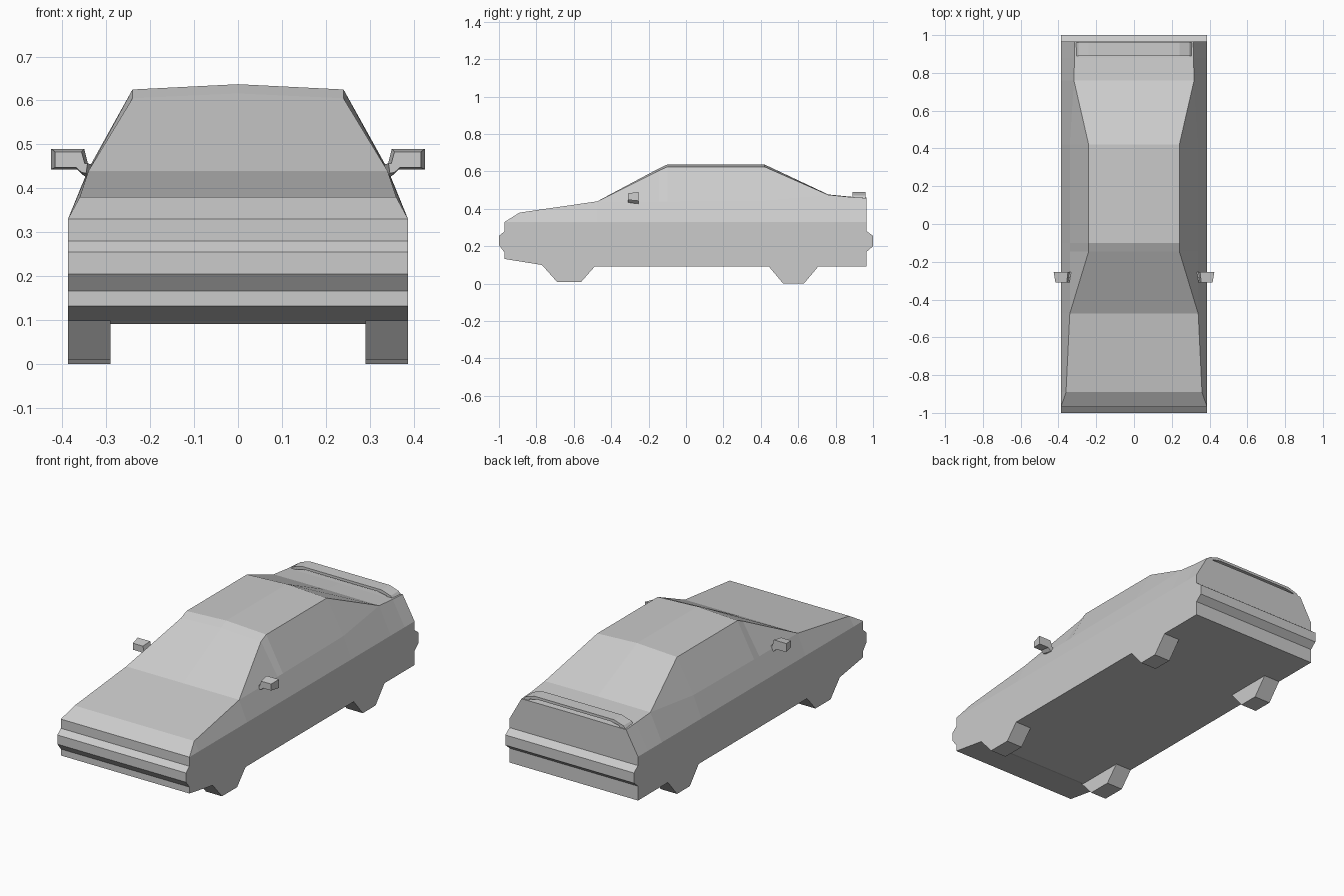
import bpy, bmesh

if "Cube" in bpy.data.objects:
    bpy.data.objects.remove(bpy.data.objects["Cube"])

paint = bpy.data.materials.new("light_grey")
paint.diffuse_color = (0.6, 0.6, 0.6, 1)
paint.use_nodes = True
paint.node_tree.nodes["Principled BSDF"].inputs["Base Color"].default_value = paint.diffuse_color


def finish(name, bm):
    bmesh.ops.remove_doubles(bm, verts=bm.verts, dist=0.0005)
    bmesh.ops.dissolve_degenerate(bm, edges=bm.edges, dist=0.0005)
    bmesh.ops.recalc_face_normals(bm, faces=bm.faces)
    me = bpy.data.meshes.new(name)
    bm.to_mesh(me)
    bm.free()
    me.materials.append(paint)
    ob = bpy.data.objects.new(name, me)
    bpy.context.collection.objects.link(ob)
    return ob


def bridge(bm, a, b, closed=True):
    n = len(a)
    for i in range(n if closed else n - 1):
        j = (i + 1) % n
        bm.faces.new((a[i], a[j], b[j], b[i]))


def prism(name, first, second):
    bm = bmesh.new()
    a = [bm.verts.new(p) for p in first]
    b = [bm.verts.new(p) for p in second]
    bridge(bm, a, b)
    bm.faces.new(a)
    bm.faces.new(b)
    return finish(name, bm)


# One-piece body: side profile below the shoulder line, lofted sections above
W, SH = 0.387, 0.33
profile = [(-.97, SH), (-.97, .28), (-1, .255), (-1, .205), (-.97, .167), (-.97, .132),
           (-.77, .1), (-.75, .092), (.965, .092), (.965, .17), (1, .2), (1, .255),
           (.965, .282), (.965, SH)]
bm = bmesh.new()
left = [bm.verts.new((-W, y, z)) for y, z in profile]
right = [bm.verts.new((W, y, z)) for y, z in profile]
bridge(bm, left, right, closed=False)
bm.faces.new(left)
bm.faces.new(right)

# y, beltline (x, z), roof edge (x, z), centre height
sections = [(-.97, (W, SH), (W, SH), SH),
            (-.89, (.36, .38), (.36, .38), .38),
            (-.475, (.34, .44), (.34, .44), .44),
            (-.145, (.34, .44), (.24, .605), .616),
            (-.1, (.34, .44), (.24, .625), .637),
            (.42, (.34, .445), (.24, .625), .637),
            (.76, (.318, .475), (.318, .475), .477),
            (.88, (.315, .463), (.315, .463), .465),
            (.965, (.315, .458), (.315, .458), .46)]
rows = []
for y, belt, edge, top in sections:
    half = [(W, SH), belt, edge]
    pts = [(-x, z) for x, z in half] + [(0, top)] + half[::-1]
    rows.append([bm.verts.new((x, y, z)) for x, z in pts])
for a, b in zip(rows, rows[1:]):
    bridge(bm, a, b, closed=False)
bm.faces.new(rows[-1])
finish("car_body", bm)

# Wheels: flat-bottomed trapezoid blocks
wheels = {"front_wheel": [(-.77, .1), (-.69, .01), (-.56, .01), (-.485, .095)],
          "rear_wheel": [(.44, .095), (.52, 0), (.63, 0), (.71, .095)]}
mirror = [(.333, .455), (.341, .455), (.35, .49), (.425, .49), (.425, .443),
          (.366, .443), (.35, .428), (.337, .425)]
for s, side in ((-1, "left"), (1, "right")):
    for name, pts in wheels.items():
        prism(side + "_" + name, [(s * W, y, z) for y, z in pts],
              [(s * .29, y, z) for y, z in pts])
    # Door mirrors, tapering towards the front
    prism(side + "_door_mirror", [(s * x, -.255, z) for x, z in mirror],
          [(s * (.38 + (x - .38) * .8), -.31, .462 + (z - .462) * .75) for x, z in mirror])

# Rear spoiler bridging the boot lid
half = [(.31, .455), (.295, .472), (.24, .49)]
inner = [(.22, .476), (.27, .466), (.275, .455)]
arch = [(-x, z) for x, z in half] + half[::-1] + inner[::-1] + [(-x, z) for x, z in inner]
prism("rear_spoiler", [(x, .89, z) for x, z in arch], [(x, .96, z) for x, z in arch])
